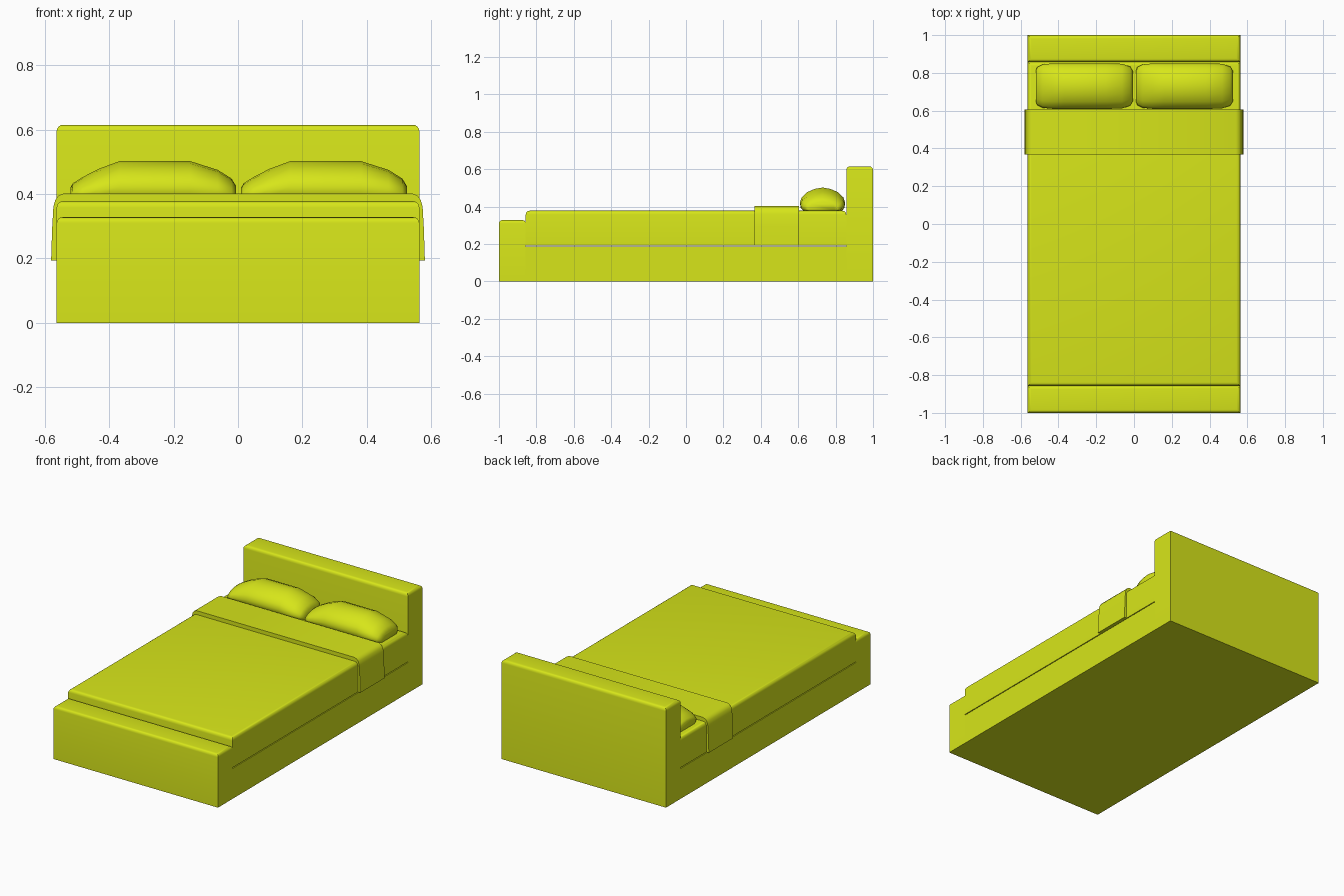
import bpy, bmesh
from mathutils import Vector

if "Cube" in bpy.data.objects:
    bpy.data.objects.remove(bpy.data.objects["Cube"])

mat = bpy.data.materials.new("yellow")
mat.diffuse_color = (0.68, 0.79, 0.01, 1)
mat.use_nodes = True
mat.node_tree.nodes["Principled BSDF"].inputs["Base Color"].default_value = mat.diffuse_color


def finish(bm, name, angle=0.7):
    bmesh.ops.recalc_face_normals(bm, faces=bm.faces)
    me = bpy.data.meshes.new(name)
    bm.to_mesh(me)
    bm.free()
    ob = bpy.data.objects.new(name, me)
    bpy.context.collection.objects.link(ob)
    me.materials.append(mat)
    bpy.ops.object.select_all(action='DESELECT')
    ob.select_set(True)
    bpy.context.view_layer.objects.active = ob
    bpy.ops.object.shade_smooth_by_angle(angle=angle)
    return ob


def box(name, w, y0, y1, z0, z1, r=0):
    """Box centred on x, with its four top edges rounded by r."""
    bm = bmesh.new()
    bmesh.ops.create_cube(bm, size=1)
    for v in bm.verts:
        v.co = Vector((v.co.x * 2 * w,
                       y0 + (v.co.y + 0.5) * (y1 - y0),
                       z0 + (v.co.z + 0.5) * (z1 - z0)))
    if r:
        top = [e for e in bm.edges if all(v.co.z > z1 - 1e-4 for v in e.verts)]
        bmesh.ops.bevel(bm, geom=top, offset=r, segments=4, profile=0.5,
                        affect='EDGES')
    return finish(bm, name)


def loft(name, rings, angle=0.7):
    """Skin closed rings of equal point count and cap both ends."""
    bm = bmesh.new()
    vr = [[bm.verts.new(p) for p in ring] for ring in rings]
    n = len(vr[0])
    for a, b in zip(vr, vr[1:]):
        for i in range(n):
            bm.faces.new((a[i], a[(i + 1) % n], b[(i + 1) % n], b[i]))
    bm.faces.new(vr[0])
    bm.faces.new(vr[-1])
    return finish(bm, name, angle)


# Frame: base, footboard and headboard
W = 0.563
box("base", W, -0.857, 0.857, 0, 0.188)
box("footboard", W, -1, -0.857, 0, 0.328, 0.018)
box("headboard", W, 0.857, 1, 0, 0.615, 0.02)

# Mattress, with a thin gap above the base
box("mattress", W, -0.857, 0.857, 0.193, 0.378, 0.02)

# Folded blanket: arch profile drawn on one side, mirrored, extruded along y
outer = [(0.58, 0.193), (0.577, 0.29), (0.573, 0.36), (0.567, 0.382),
         (0.557, 0.395), (0.54, 0.402)]
inner = [(0.535, 0.376), (0.558, 0.362), (0.563, 0.34), (0.563, 0.193)]
half = outer + [(-x, z) for x, z in reversed(outer)]
arch = half + [(-x, z) for x, z in reversed(inner)] + inner
loft("folded_blanket", [[(x, y, z) for x, z in arch] for y in (0.367, 0.605)])

# Pillows: one cross-section scaled along x (x, half depth, top height)
section = [(-0.85, 0), (-0.97, 0.15), (-1, 0.36), (-0.92, 0.58), (-0.68, 0.8),
           (-0.35, 0.94), (0, 1), (0.35, 0.94), (0.68, 0.8), (0.92, 0.58),
           (1, 0.36), (0.97, 0.15), (0.85, 0)]
stations = [(-0.257, 0.08, 0.42), (-0.25, 0.1, 0.433), (-0.22, 0.115, 0.452),
            (-0.17, 0.12, 0.478), (-0.105, 0.121, 0.502), (0.115, 0.121, 0.502),
            (0.2, 0.118, 0.475), (0.243, 0.103, 0.448), (0.257, 0.08, 0.425)]
for side, cx in (("left", -0.263), ("right", 0.267)):
    loft(side + "_pillow",
         [[(cx + x, 0.73 + d * u, 0.377 + (h - 0.377) * v) for u, v in section]
          for x, d, h in stations], 1.0)
